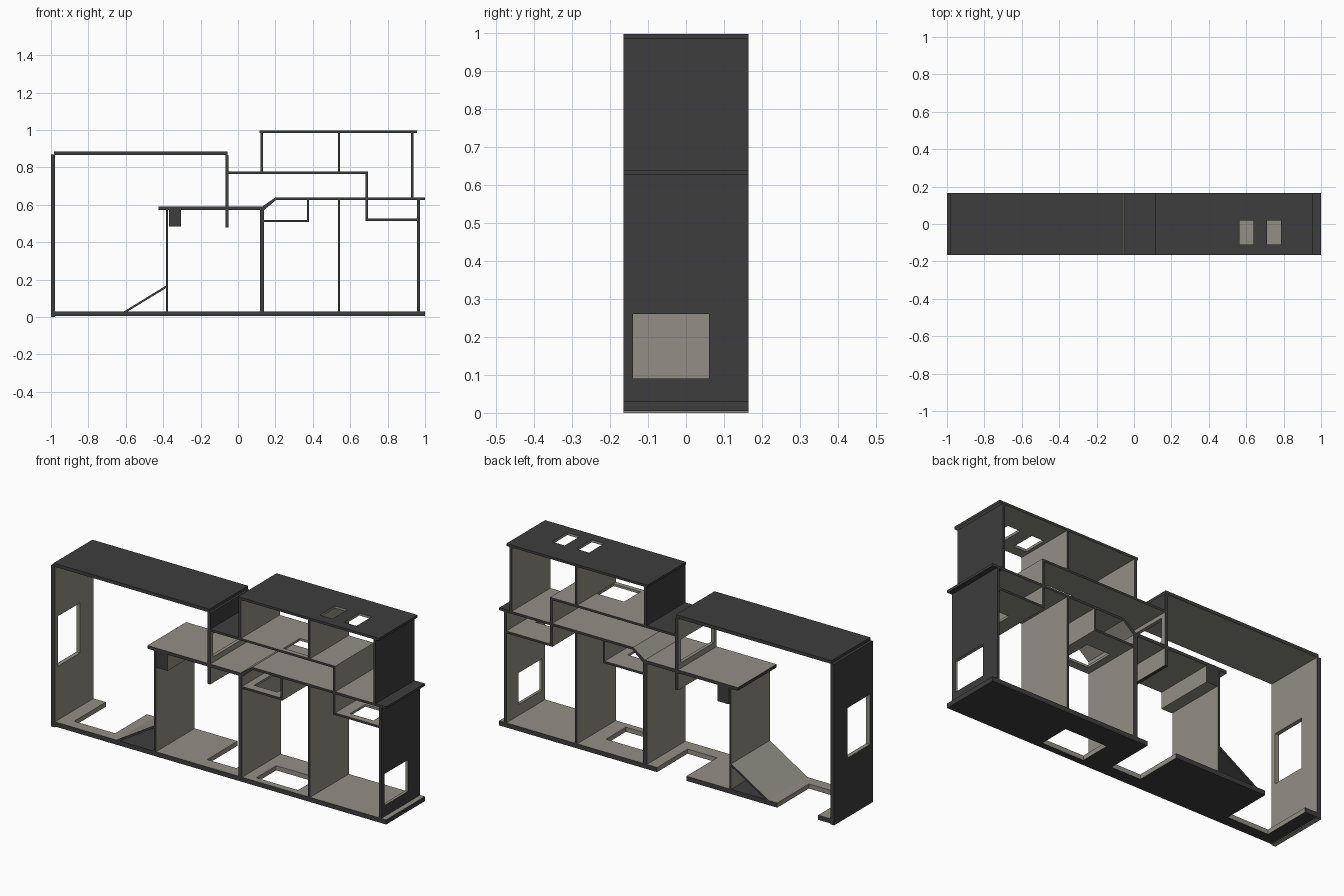
import bpy, bmesh
from mathutils import Vector

if "Cube" in bpy.data.objects:
    bpy.data.objects.remove(bpy.data.objects["Cube"], do_unlink=True)

DEPTH = 0.165


def material(name, rgb):
    m = bpy.data.materials.new(name)
    m.use_nodes = True
    m.diffuse_color = (*rgb, 1)
    m.node_tree.nodes["Principled BSDF"].inputs["Base Color"].default_value = (*rgb, 1)
    return m


LIGHT = material("warm grey interior", (0.285, 0.275, 0.235))
DARK = material("charcoal exterior", (0.047, 0.047, 0.047))
DIRS = {"L": Vector((-1, 0, 0)), "R": Vector((1, 0, 0)),
        "T": Vector((0, 0, 1)), "B": Vector((0, 0, -1)),
        "F": Vector((0, -1, 0)), "K": Vector((0, 1, 0))}


def box(name, lo, hi):
    bm = bmesh.new()
    bmesh.ops.create_cube(bm, size=1)
    for v in bm.verts:
        v.co = [lo[i] + (v.co[i] + 0.5) * (hi[i] - lo[i]) for i in range(3)]
    return finish(name, bm)


def finish(name, bm):
    mesh = bpy.data.meshes.new(name)
    bmesh.ops.recalc_face_normals(bm, faces=bm.faces)
    bm.to_mesh(mesh)
    bm.free()
    ob = bpy.data.objects.new(name, mesh)
    bpy.context.collection.objects.link(ob)
    return ob


def paint(ob, dark):
    """Outermost faces pointing in a dark direction are charcoal; openings stay light."""
    mesh = ob.data
    mesh.materials.clear()
    mesh.materials.append(LIGHT)
    mesh.materials.append(DARK)
    for p in mesh.polygons:
        n = p.normal
        outer = max(v.co.dot(n) for v in mesh.vertices) - p.center.dot(n) < 0.001
        facing = any(n.dot(DIRS[d]) > 0.75 for d in dark + "FK")
        p.material_index = int(outer and facing)


def panel(name, x0, x1, z0, z1, dark="", holes=()):
    """Full-depth board; each hole is (a0, a1, y0, y1), a running along the board."""
    ob = box(name, (x0, -DEPTH, z0), (x1, DEPTH, z1))
    upright = z1 - z0 > x1 - x0
    for a0, a1, y0, y1 in holes:
        if upright:
            cut = box("cutter", (x0 - 1, y0, a0), (x1 + 1, y1, a1))
        else:
            cut = box("cutter", (a0, y0, z0 - 1), (a1, y1, z1 + 1))
        cut.hide_render = True
        mod = ob.modifiers.new("opening", "BOOLEAN")
        mod.operation, mod.solver, mod.object = "DIFFERENCE", "EXACT", cut
        bpy.context.view_layer.objects.active = ob
        bpy.ops.object.modifier_apply(modifier=mod.name)
        bpy.data.objects.remove(cut, do_unlink=True)
    paint(ob, dark)
    return ob


def slope(name, profile, dark=""):
    """Sloped board from an x-z profile, extruded through the depth."""
    bm = bmesh.new()
    face = bm.faces.new([bm.verts.new((x, -DEPTH, z)) for x, z in profile])
    ext = bmesh.ops.extrude_face_region(bm, geom=[face])["geom"]
    bmesh.ops.translate(bm, vec=(0, 2 * DEPTH, 0),
                        verts=[v for v in ext if isinstance(v, bmesh.types.BMVert)])
    paint(finish(name, bm), dark)


BACK = 0.5  # past the back edge, so a hole becomes a notch

# Ground floor, with notches open to the back and a hatch
panel("ground_floor_left", -1, -0.6, 0.005, 0.03, "BL", [(-0.905, -0.66, -0.105, BACK)])
panel("ground_floor_under_ramp", -0.6, -0.38, 0.005, 0.03, "BT")
panel("ground_floor_right", -0.38, 1, 0.005, 0.03, "BR",
      [(-0.118, 0.057, -0.095, BACK), (0.2, 0.45, -0.13, 0.04)])
slope("ramp", [(-0.61, 0.03), (-0.59, 0.03), (-0.385, 0.155), (-0.385, 0.168)], "B")

# Tall left hall
panel("left_wall", -1, -0.978, 0.0, 0.87, "LT", [(0.32, 0.59, -0.14, 0.05)])
panel("left_roof", -0.985, -0.055, 0.867, 0.885, "LTR")
panel("hall_divider_upper", -0.068, -0.05, 0.775, 0.867, "R")
panel("hall_divider_lower", -0.068, -0.05, 0.48, 0.775, "B", [(0.62, 0.745, -0.14, 0.14)])

# Middle platform and its support
panel("middle_platform", -0.425, 0.14, 0.573, 0.59, "L")
panel("platform_beam", -0.37, -0.305, 0.485, 0.573)

# Inner walls of the lower storey
for name, x0, x1, top in (("platform_wall", -0.385, -0.374, 0.573),
                          ("middle_wall", 0.118, 0.14, 0.573),
                          ("right_room_wall", 0.534, 0.546, 0.627)):
    panel(name, x0, x1, 0.03, top)
panel("right_wall", 0.957, 0.972, 0.03, 0.627, "R", [(0.09, 0.26, -0.14, 0.06)])

# Middle storey floor, with the sloped end and outer eave
slope("sloped_floor", [(0.13, 0.575), (0.14, 0.573), (0.205, 0.627), (0.2, 0.64), (0.13, 0.59)])
panel("middle_floor", 0.2, 0.937, 0.627, 0.64)
panel("right_eave", 0.937, 1, 0.627, 0.64, "TRB")

# Dropped shelves with hatches
panel("left_shelf", 0.14, 0.38, 0.508, 0.52, "", [(0.18, 0.32, -0.12, 0.04)])
panel("left_shelf_wall", 0.37, 0.38, 0.52, 0.627)
panel("right_shelf", 0.683, 0.957, 0.514, 0.526, "", [(0.76, 0.9, -0.13, 0.0)])
panel("right_shelf_wall", 0.683, 0.696, 0.526, 0.766)

# Upper storey
panel("terrace_roof", -0.05, 0.12, 0.766, 0.778, "T")
panel("upper_floor", 0.12, 0.696, 0.766, 0.778, "", [(0.37, 0.53, -0.14, 0.0)])
panel("upper_left_wall", 0.12, 0.134, 0.778, 0.985, "L")
panel("upper_inner_wall", 0.534, 0.546, 0.778, 0.985)
panel("upper_right_wall", 0.925, 0.938, 0.64, 0.985, "R")
panel("upper_roof", 0.115, 0.957, 0.985, 0.998, "LTR",
      [(0.565, 0.64, -0.11, 0.02), (0.71, 0.785, -0.11, 0.02)])
